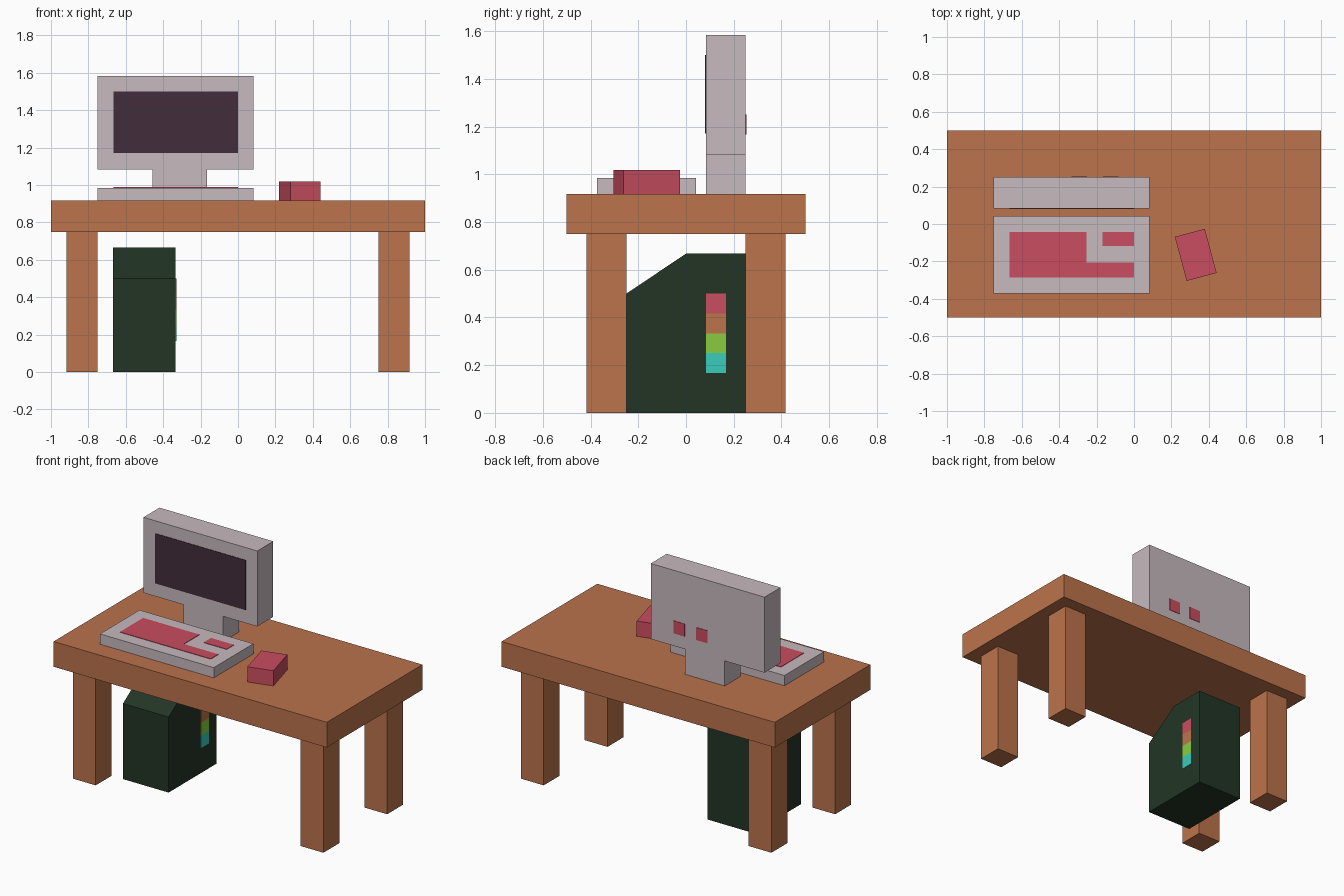
import bpy, bmesh, math
from mathutils import Matrix, Vector

if "Cube" in bpy.data.objects:
    bpy.data.objects.remove(bpy.data.objects["Cube"])


def material(name, rgb):
    m = bpy.data.materials.new(name)
    lin = [(c / 255 / 12.92) if c / 255 <= 0.04045 else ((c / 255 + 0.055) / 1.055) ** 2.4 for c in rgb]
    m.diffuse_color = (*lin, 1)
    m.use_nodes = True
    m.node_tree.nodes["Principled BSDF"].inputs["Base Color"].default_value = m.diffuse_color
    return m


WOOD = material("orange wood", (187, 115, 75))
GREY = material("pale grey", (199, 186, 190))
RED = material("rose red", (201, 77, 96))
SCREEN = material("dark purple screen", (66, 45, 60))
GREEN = material("dark green", (34, 53, 37))
LIME = material("lime green", (137, 203, 62))
TEAL = material("teal", (57, 204, 187))


def prism(name, outline, axis, lo, hi, mat):
    """Extrude a 2D outline along an axis: x takes (y,z), y takes (x,z), z takes (x,y)."""
    i = "xyz".index(axis)
    bm = bmesh.new()
    verts = []
    for p in outline:
        co = list(p)
        co.insert(i, lo)
        verts.append(bm.verts.new(co))
    face = bm.faces.new(verts)
    ext = bmesh.ops.extrude_face_region(bm, geom=[face])
    offset = Vector([hi - lo if k == i else 0 for k in range(3)])
    bmesh.ops.translate(bm, vec=offset, verts=[g for g in ext["geom"] if isinstance(g, bmesh.types.BMVert)])
    bmesh.ops.recalc_face_normals(bm, faces=bm.faces)
    me = bpy.data.meshes.new(name)
    bm.to_mesh(me)
    bm.free()
    me.materials.append(mat)
    ob = bpy.data.objects.new(name, me)
    bpy.context.collection.objects.link(ob)
    return ob


def box(name, x, y, z, mat):
    return prism(name, [(x[0], y[0]), (x[1], y[0]), (x[1], y[1]), (x[0], y[1])], "z", z[0], z[1], mat)


T = 0.003      # plate thickness
TOP = 0.917    # desk surface height

# Desk
box("desk_top", (-1, 1), (-0.5, 0.5), (0.75, TOP), WOOD)
for sx, side in ((-1, "left"), (1, "right")):
    for sy, end in ((-1, "front"), (1, "back")):
        box(f"{end}_{side}_leg", sorted((sx * 0.75, sx * 0.917)),
            sorted((sy * 0.25, sy * 0.417)), (0, 0.75), WOOD)

# Monitor and stand as one T-shaped profile
prism("monitor", [(-0.458, TOP), (-0.167, TOP), (-0.167, 1.083), (0.083, 1.083),
                  (0.083, 1.583), (-0.75, 1.583), (-0.75, 1.083), (-0.458, 1.083)],
      "y", 0.083, 0.25, GREY)
box("screen", (-0.665, 0), (0.083 - T, 0.083), (1.17, 1.5), SCREEN)
for n, x in enumerate((-0.333, -0.167)):
    box(f"monitor_socket_{n + 1}", (x, x + 0.083), (0.25, 0.25 + T), (1.167, 1.25), RED)

# Keyboard with key areas
KEYS = 0.985
box("keyboard", (-0.75, 0.083), (-0.372, 0.042), (TOP, KEYS), GREY)
prism("main_keys", [(-0.665, -0.285), (0, -0.285), (0, -0.206), (-0.253, -0.206),
                    (-0.253, -0.042), (-0.665, -0.042)], "z", KEYS, KEYS + T, RED)
box("side_keys", (-0.168, 0), (-0.118, -0.042), (KEYS, KEYS + T), RED)

# Mouse, turned a little
mouse = box("mouse", (-0.083, 0.083), (-0.122, 0.122), (TOP, 1.018), RED)
mouse.data.transform(Matrix.Translation((0.33, -0.165, 0)) @ Matrix.Rotation(math.radians(15), 4, "Z"))

# Computer tower with sloped front
prism("computer_tower", [(-0.25, 0), (0.25, 0), (0.25, 0.667), (0, 0.667), (-0.25, 0.5)],
      "x", -0.667, -0.333, GREEN)
for n, mat in enumerate((TEAL, LIME, WOOD, RED)):
    z = 0.167 + n * 0.0833
    box(f"tower_light_{n + 1}", (-0.333, -0.333 + T), (0.083, 0.167), (z, z + 0.0833), mat)
